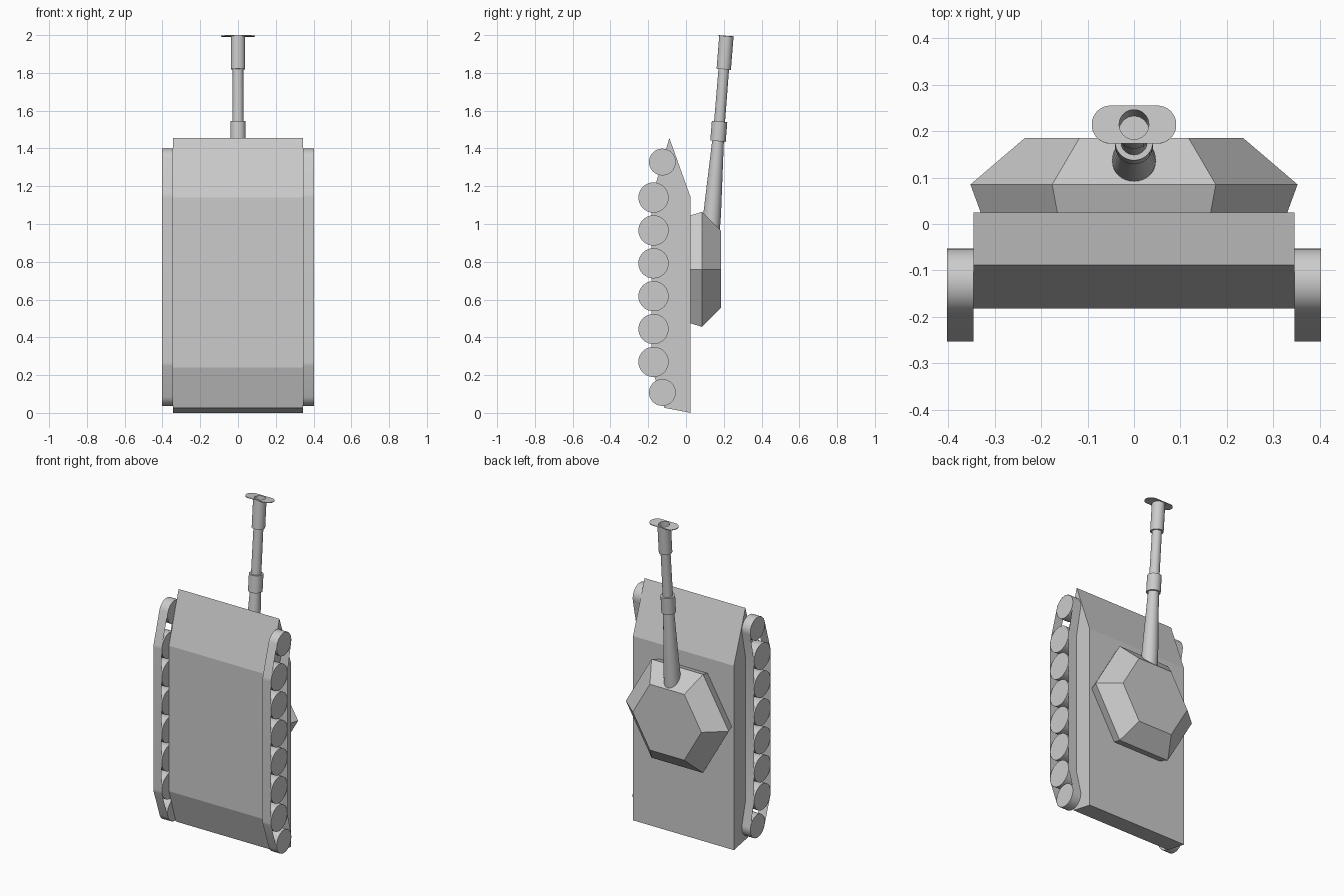
import bpy, bmesh
from math import sin, cos, pi, radians, atan
from mathutils import Matrix

if "Cube" in bpy.data.objects:
    bpy.data.objects.remove(bpy.data.objects["Cube"])


def finish(bm, name, smooth=False, normals=True):
    if normals:
        bmesh.ops.recalc_face_normals(bm, faces=bm.faces)
    me = bpy.data.meshes.new(name)
    bm.to_mesh(me)
    bm.free()
    ob = bpy.data.objects.new(name, me)
    bpy.context.collection.objects.link(ob)
    if smooth:
        bpy.ops.object.select_all(action='DESELECT')
        ob.select_set(True)
        bpy.context.view_layer.objects.active = ob
        bpy.ops.object.shade_smooth_by_angle(angle=radians(30))
    return ob


def loft(name, rings, cap_ends=True, smooth=False, closed=False):
    """Skin a list of equal-length closed rings of 3D points."""
    bm = bmesh.new()
    vr = [[bm.verts.new(p) for p in r] for r in rings]
    pairs = list(zip(vr, vr[1:])) + ([(vr[-1], vr[0])] if closed else [])
    for a, b in pairs:
        for i in range(len(a)):
            j = (i + 1) % len(a)
            bm.faces.new((a[i], a[j], b[j], b[i]))
    if cap_ends:
        bm.faces.new(vr[0][::-1])
        bm.faces.new(vr[-1])
    return finish(bm, name, smooth)


def prism(name, profile, x0, x1, **kw):
    """Extrude a (y, z) profile along x."""
    return loft(name, [[(x, y, z) for y, z in profile] for x in (x0, x1)], **kw)


def arc(cy, cz, r, a0, a1, n):
    return [(cy + r * cos(radians(a0 + (a1 - a0) * i / n)),
             cz + r * sin(radians(a0 + (a1 - a0) * i / n))) for i in range(n + 1)]


# Hull
HW = 0.345
prism("hull", [(0.025, 0), (0.025, 1.14), (-0.088, 1.455), (-0.182, 1.14),
               (-0.182, 0.24), (-0.115, 0.027)], -HW, HW)

# Turret: three hexagonal rings
loft("turret", [[(r * cos(pi * k / 3), y, 0.76 + r * sin(pi * k / 3)) for k in range(6)]
                for y, r in ((0.025, 0.33), (0.085, 0.352), (0.185, 0.235))])

# Running gear, both sides
WY, WR, EY, ER = -0.172, 0.081, -0.125, 0.072
mid_z = [0.27 + 0.174 * i for i in range(6)]
top_half = (arc(EY, 1.328, ER, -11, 162, 24) + arc(WY, mid_z[-1], WR, 164, 180, 4))
bottom_half = (arc(WY, mid_z[0], WR, 180, 196, 4) + arc(EY, 0.108, ER, 198, 371, 24))
belt = top_half + bottom_half + [(WY + WR, mid_z[0]), (WY + WR, mid_z[-1])]
wheels = ([(WY, z, WR) for z in mid_z] + [(EY, 1.328, ER), (EY, 0.108, ER)])
for side, label in ((1, "right"), (-1, "left")):
    x0, x1 = side * HW, side * 0.402
    prism(f"{label}_track", belt, x0, x1, cap_ends=False, smooth=True)
    for i, (y, z, r) in enumerate(wheels):
        prism(f"{label}_wheel_{i + 1}", arc(y, z, r - 0.001, 0, 360 - 360 / 32, 31),
              x0, x1, smooth=True)

# Gun: lathed along a slightly tilted axis, t measured back from the muzzle
SLOPE = 0.08
tilt = Matrix.Translation((0, 0.214, 1.9965)) @ Matrix.Rotation(-atan(SLOPE), 4, 'X')
profile = [(0.047, -1.08), (0.047, -0.95), (0.031, -0.56), (0.041, -0.56), (0.041, -0.455),
           (0.029, -0.455), (0.028, -0.178), (0.038, -0.178), (0.038, 0),
           (0.032, 0), (0.032, -0.17)]
N = 32
gun = loft("gun_barrel", [[(r * cos(2 * pi * k / N), r * sin(2 * pi * k / N), t)
                           for k in range(N)] for r, t in profile], smooth=True)
gun.matrix_world = tilt

# Muzzle plate: stadium outline around the bore
outer, inner = [], []
for k in range(48):
    a = 2 * pi * (k + 0.5) / 48
    outer.append(((0.05 if cos(a) > 0 else -0.05) + 0.041 * cos(a), 0.041 * sin(a)))
    inner.append((0.032 * cos(a), 0.032 * sin(a)))
T = 0.004
plate = loft("muzzle_plate", [[(x, y, z) for x, y in ring] for ring, z in
                              ((inner, -T), (outer, -T), (outer, 0), (inner, 0))],
             cap_ends=False, closed=True, smooth=True)
plate.matrix_world = tilt
